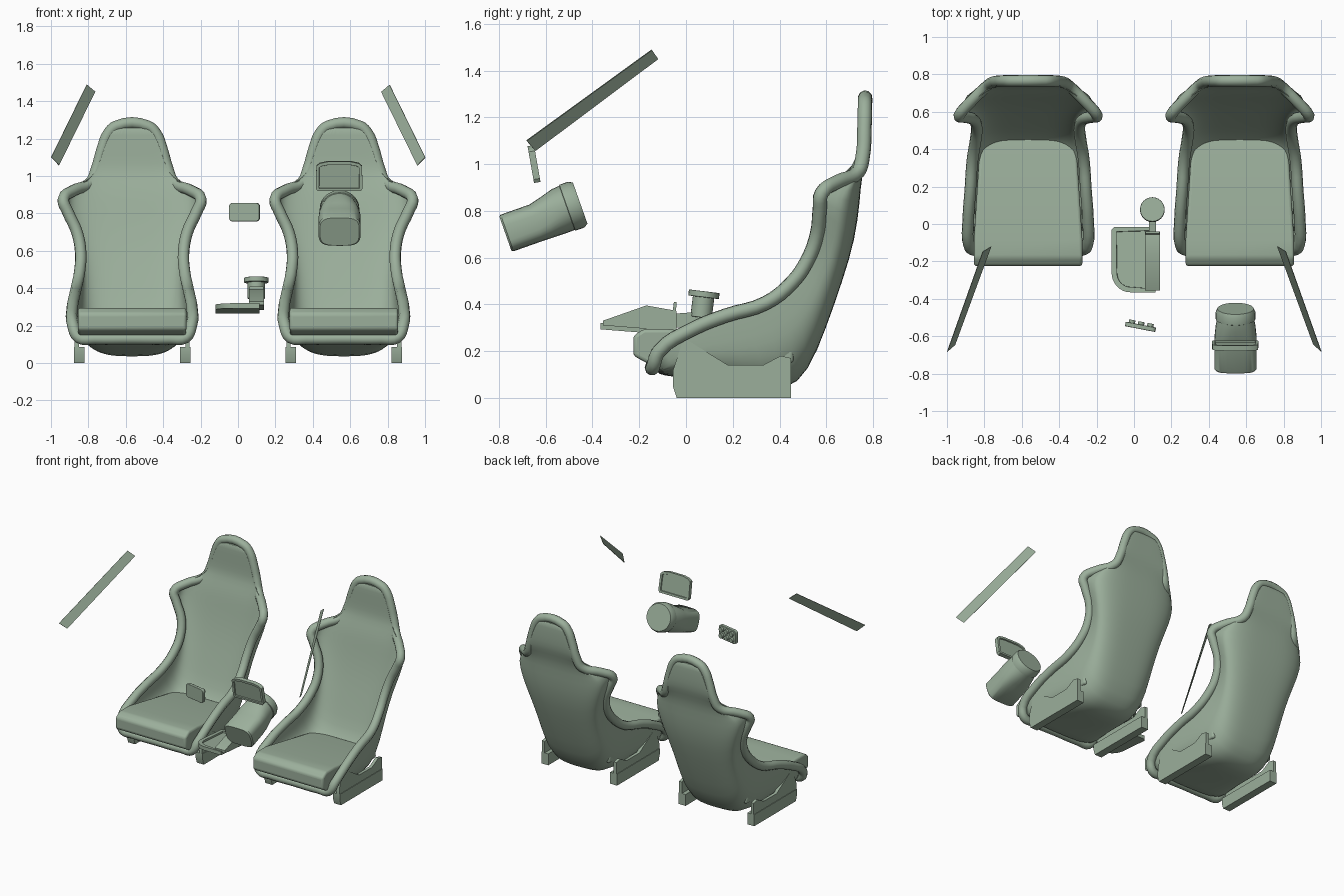
import bpy, bmesh, math
from mathutils import Vector, Matrix

if "Cube" in bpy.data.objects:
    bpy.data.objects.remove(bpy.data.objects["Cube"])

sage = bpy.data.materials.new("sage_green")
sage.use_nodes = True
GREEN = (0.33, 0.43, 0.33, 1)
sage.diffuse_color = GREEN
sage.node_tree.nodes["Principled BSDF"].inputs["Base Color"].default_value = GREEN


def finish(name, bm, bevel=0, smooth=35):
    bmesh.ops.recalc_face_normals(bm, faces=bm.faces)
    me = bpy.data.meshes.new(name)
    bm.to_mesh(me)
    bm.free()
    me.materials.append(sage)
    ob = bpy.data.objects.new(name, me)
    bpy.context.collection.objects.link(ob)
    if bevel:
        mod = ob.modifiers.new("Bevel", "BEVEL")
        mod.width, mod.segments = bevel, 3
    bpy.ops.object.select_all(action="DESELECT")
    ob.select_set(True)
    bpy.context.view_layer.objects.active = ob
    bpy.ops.object.shade_smooth_by_angle(angle=math.radians(smooth))
    return ob


def loft(rings):
    """Skin a list of closed rings and cap both ends."""
    bm = bmesh.new()
    vs = [[bm.verts.new(p) for p in r] for r in rings]
    n = len(rings[0])
    for a, b in zip(vs, vs[1:]):
        for i in range(n):
            j = (i + 1) % n
            bm.faces.new((a[i], a[j], b[j], b[i]))
    bm.faces.new(vs[0])
    bm.faces.new(vs[-1])
    return bm


def side_profile(pts, x0, x1):
    return loft([[(x, y, z) for y, z in pts] for x in (x0, x1)])


def cylinder(bm, r, h, mat):
    bmesh.ops.create_cone(bm, cap_ends=True, segments=24, radius1=r, radius2=r,
                          depth=h, matrix=mat)


def recess(bm, pick, border, depth):
    """Sink the middle of each picked face behind a flat border."""
    bmesh.ops.recalc_face_normals(bm, faces=bm.faces)
    faces = [f for f in bm.faces if pick(f)]
    bmesh.ops.inset_individual(bm, faces=faces, thickness=border)
    bmesh.ops.inset_individual(bm, faces=faces, thickness=.002, depth=-depth)


def power(v, p):
    return math.copysign(abs(v) ** p, v)


SEAT_X = 0.566


def mirrored_seat(ob):
    """Place a seat part on the left and a linked twin on the right."""
    twin = ob.copy()
    bpy.context.collection.objects.link(twin)
    base = ob.name
    ob.name, twin.name = base + "_left", base + "_right"
    ob.location.x += SEAT_X
    twin.location.x -= SEAT_X


# Seat stations: rim half width, rim y z, inner centre y z, outer centre y z
STATIONS = [
    (.285, -.14, .135, -.13, .14, -.13, .10),
    (.316, -.115, .20, -.05, .14, -.05, .09),
    (.320, .03, .295, .10, .14, .10, .07),
    (.310, .17, .352, .25, .14, .28, .04),
    (.298, .34, .405, .43, .16, .43, .025),
    (.280, .455, .495, .495, .28, .525, .11),
    (.275, .52, .59, .545, .42, .60, .30),
    (.295, .56, .70, .61, .60, .67, .50),
    (.345, .572, .81, .655, .76, .725, .68),
    (.368, .58, .875, .68, .87, .745, .85),
    (.315, .645, .922, .70, .94, .75, .94),
    (.222, .735, .965, .725, 1.01, .775, 1.02),
    (.190, .757, 1.04, .733, 1.06, .79, 1.07),
    (.158, .763, 1.15, .735, 1.15, .795, 1.15),
    (.128, .765, 1.225, .737, 1.225, .795, 1.225),
    (.085, .766, 1.266, .74, 1.266, .793, 1.266)]
RIM = .031
half = [Vector(s[:3]) for s in STATIONS]

# Seat shell: inner and outer U-shaped skins, both running flush into the rim
SEG = 18
rings = []
for i, (hw, ry, rz, iy, iz, oy, oz) in enumerate(STATIONS):
    t = half[min(i + 1, len(half) - 1)] - half[max(i - 1, 0)]
    n = Vector((-t.z, t.y)).normalized() * RIM * .9
    ring = []
    for k in range(2 * SEG):
        a = math.pi * k / SEG
        back = k > SEG
        p = .64 if back else .54
        y0, z0 = (ry - n.x, rz - n.y) if back else (ry + n.x, rz + n.y)
        cy, cz = (oy, oz) if back else (iy, iz)
        d = abs(math.sin(a)) ** p if k % SEG else 0
        ring.append(((hw - .008) * power(math.cos(a), p), y0 + (cy - y0) * d, z0 + (cz - z0) * d))
    rings.append(ring)
shell = finish("seat_shell", loft(rings), smooth=60)
sub = shell.modifiers.new("Subdivision", "SUBSURF")
sub.levels = sub.render_levels = 1
mirrored_seat(shell)

# Padded rim tube around the shell opening, with a straight front lip
path = [Vector((0, -.145, .13)), Vector((.2, -.145, .13))] + half
path += [Vector((-p.x, p.y, p.z)) for p in reversed(path[1:])]
curve = bpy.data.curves.new("seat_rim", "CURVE")
curve.dimensions = "3D"
curve.bevel_depth = RIM
curve.bevel_resolution = 3
curve.resolution_u = 4
spline = curve.splines.new("BEZIER")
spline.bezier_points.add(len(path) - 1)
for bp, p in zip(spline.bezier_points, path):
    bp.co = p
    bp.handle_left_type = bp.handle_right_type = "AUTO"
spline.use_cyclic_u = True
curve.materials.append(sage)
rim = bpy.data.objects.new("seat_rim", curve)
bpy.context.collection.objects.link(rim)
mirrored_seat(rim)

# Seat cushion, narrowing towards the back
bm = side_profile([(-.17, .15), (-.225, .18), (-.225, .265), (-.18, .295),
                   (-.08, .295), (.46, .215), (.46, .15)], -.29, .29)
for v in bm.verts:
    if v.co.y > .4:
        v.co.x *= .88
mirrored_seat(finish("seat_cushion", bm, bevel=.015))

# Slide rails and side brackets under each seat
for side in (-1, 1):
    bm = side_profile([(-.04, 0), (.45, 0), (.45, .085), (-.055, .085), (-.055, .045)],
                      side * .255, side * .312)
    mirrored_seat(finish("slide_rail", bm))
    bm = side_profile([(-.055, .085), (.45, .085), (.45, .17), (.405, .18), (.33, .14),
                       (.18, .14), (0, .25), (-.015, .24), (-.055, .12)],
                      side * .285, side * .308)
    mirrored_seat(finish("rail_bracket", bm))

# Steering column shroud: rounded box blending into a round collar
axis = Vector((0, .943, .333))
up = Vector((0, -.333, .943))
start = Vector((.543, -.7725, .7025))
rings = []
for s, hx, hv, lift, p in ((0, .105, .078, 0, .55), (.008, .113, .083, 0, .55),
                           (.14, .113, .083, 0, .6), (.19, .112, .09, .006, .7),
                           (.25, .106, .099, .014, .9), (.285, .10, .10, .016, 1),
                           (.287, .106, .104, .016, 1), (.325, .106, .104, .016, 1),
                           (.345, .097, .094, .016, 1)):
    c = start + axis * s + up * lift
    rings.append([c + Vector((hx * power(math.cos(a), p), 0, 0)) + up * hv * power(math.sin(a), p)
                  for a in (2 * math.pi * k / 32 for k in range(32))])
finish("steering_column", loft(rings), smooth=40)

# Instrument display with a recessed screen on both faces
outline = [(-.115, -.08), (.115, -.08), (.125, -.065), (.122, .055), (.105, .07),
           (.06, .08), (-.06, .08), (-.105, .07), (-.122, .055), (-.125, -.065)]
bm = loft([[(x, y, z) for x, z in outline] for y in (-.014, .014)])
recess(bm, lambda f: abs(f.normal.y) > .9, .017, .008)
display = finish("instrument_display", bm)
display.location = (.541, -.65, 1.0)
display.rotation_euler.x = math.radians(10)

# Switch pad with rounded corners and two rows of buttons
bm = loft([[(sx * .0625 + .02 * math.cos(a), y, sz * .03 + .02 * math.sin(a))
            for q, (sx, sz) in enumerate(((1, 1), (-1, 1), (-1, -1), (1, -1)))
            for a in (math.pi / 2 * (q + k / 4) for k in range(5))] for y in (-.012, .012)])
pad = finish("switch_pad", bm, bevel=.003)
bm = bmesh.new()
turn = Matrix.Rotation(math.pi / 2, 4, "X")
for x in (-.05, 0, .05):
    for z in (-.023, .023):
        cylinder(bm, .017, .02, Matrix.Translation((x, .018, z)) @ turn)
buttons = finish("switch_buttons", bm)
for ob in (pad, buttons):
    ob.location = (.035, -.55, .807)
    ob.rotation_euler.z = math.radians(-11)

# Thin windscreen pillar strips
for side, label in ((1, "left"), (-1, "right")):
    bm = bmesh.new()
    corners = [(.81, -.147, 1.488), (.765, -.12, 1.45), (.958, -.645, 1.057), (1, -.682, 1.1)]
    face = bm.faces.new([bm.verts.new((side * x, y, z)) for x, y, z in corners])
    bm.normal_update()
    bmesh.ops.solidify(bm, geom=[face], thickness=.003)
    finish("pillar_strip_" + label, bm)

# Console tray: D-shaped plate with a sunken middle, tilted up at the front
plan = [(.115, -.015), (-.105, -.015), (-.12, -.03)]
plan += [(-.02 - .1 * math.cos(a), -.26 - .105 * math.sin(a))
         for a in (math.pi / 2 * k / 8 for k in range(9))]
plan += [(.115, -.365)]
bm = loft([[(x, y, z - .08 * (y + .015)) for x, y in plan] for z in (.265, .292)])
recess(bm, lambda f: f.normal.z > .9, .028, .012)
finish("console_tray", bm)

# Lever housing, cross plate and link beside the tray
finish("lever_housing", side_profile([(-.355, .31), (-.04, .285), (-.04, .372), (-.17, .395),
                                      (-.355, .33)], .058, .14))
finish("lever_plate", side_profile([(-.06, .34), (-.045, .34), (-.04, .41), (-.052, .41)],
                                   .062, .135))
finish("lever_link", side_profile([(-.05, .3), (.09, .31), (.09, .37), (-.05, .36)], .08, .118))

# Round knob on a short stem
bm = bmesh.new()
cylinder(bm, .046, .09, Matrix.Translation((0, 0, -.05)))
cylinder(bm, .066, .026, Matrix.Translation((0, 0, .005)))
knob = finish("lever_knob", bm, bevel=.003)
knob.location = (.098, .076, .438)
knob.rotation_euler.x = math.radians(-7)
